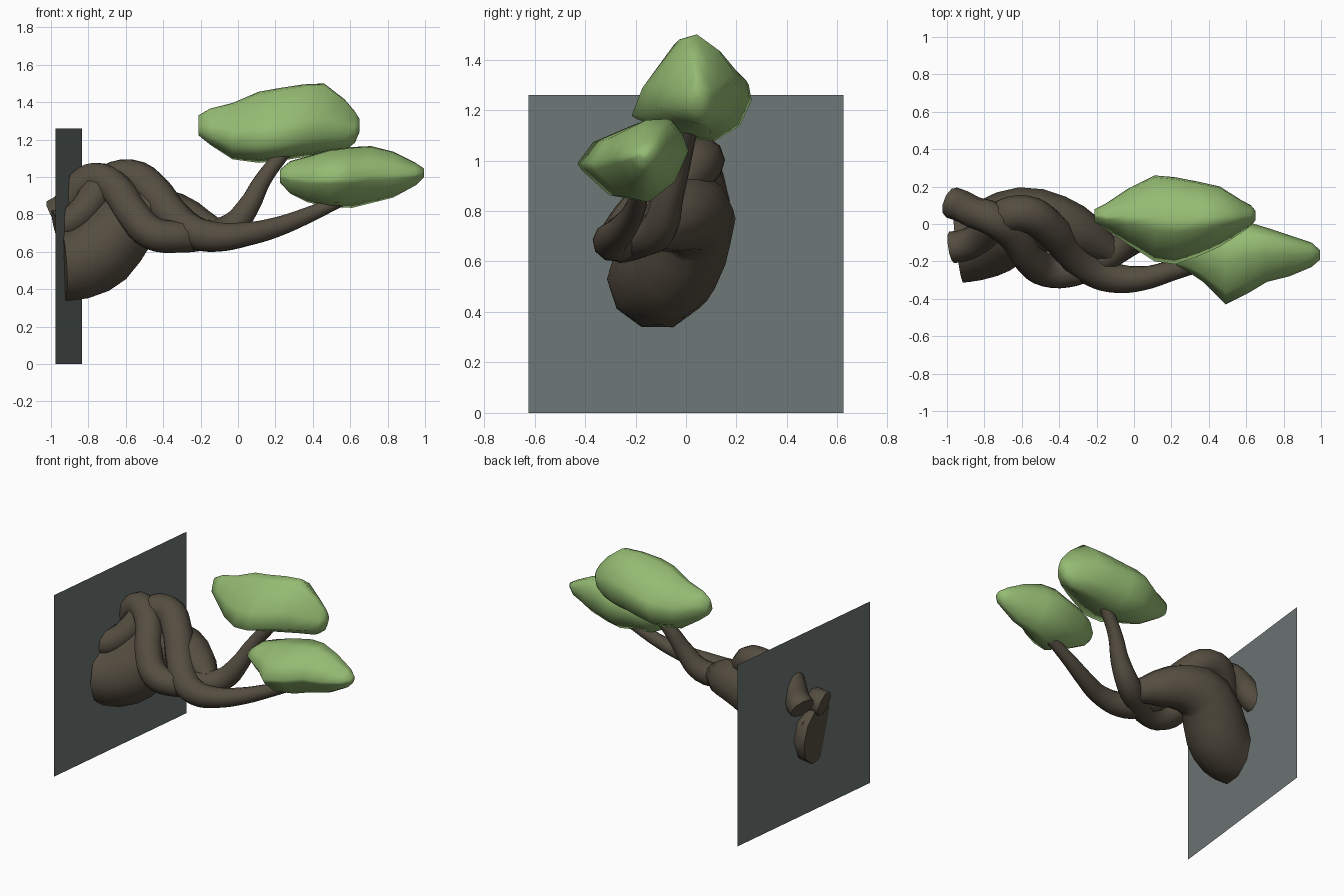
import bpy, bmesh


def material(name, rgb):
    m = bpy.data.materials.new(name)
    m.diffuse_color = (*rgb, 1)
    return m


BARK = material("bark", (0.09, 0.075, 0.052))
LEAF = material("leaf", (0.30, 0.50, 0.17))
STONE = material("stone", (0.155, 0.185, 0.18))


def add_mesh(name, bm, mat, smooth=True):
    bmesh.ops.recalc_face_normals(bm, faces=bm.faces[:])
    me = bpy.data.meshes.new(name)
    bm.to_mesh(me)
    bm.free()
    for p in me.polygons:
        p.use_smooth = smooth
    me.materials.append(mat)
    ob = bpy.data.objects.new(name, me)
    bpy.context.collection.objects.link(ob)
    return ob


def limb(name, points, sides_res, steps):
    """Smooth tapered tube through (x, y, z, radius) points, as a mesh."""
    cu = bpy.data.curves.new(name, 'CURVE')
    cu.dimensions = '3D'
    cu.bevel_depth = 1.0
    cu.bevel_resolution = sides_res
    cu.resolution_u = steps
    cu.use_fill_caps = True
    sp = cu.splines.new('BEZIER')
    sp.radius_interpolation = 'CARDINAL'
    sp.bezier_points.add(len(points) - 1)
    for bp, (x, y, z, r) in zip(sp.bezier_points, points):
        bp.co = (x, y, z)
        bp.radius = r
        bp.handle_left_type = bp.handle_right_type = 'AUTO'
    cu.materials.append(BARK)
    ob = bpy.data.objects.new(name, cu)
    bpy.context.collection.objects.link(ob)
    bpy.ops.object.select_all(action='DESELECT')
    ob.select_set(True)
    bpy.context.view_layer.objects.active = ob
    bpy.ops.object.convert(target='MESH')
    bpy.ops.object.shade_smooth_by_angle(angle=0.8)


def foliage(name, section, stations):
    """Loft a unit section (-1..1 in y and z) through (x, y0, y1, z0, z1) boxes."""
    bm = bmesh.new()
    rings = []
    for x, y0, y1, z0, z1 in stations:
        rings.append([bm.verts.new((x, (y0 + y1) / 2 + u * (y1 - y0) / 2,
                                    (z0 + z1) / 2 + v * (z1 - z0) / 2))
                      for u, v in section])
    n = len(section)
    for a, b in zip(rings, rings[1:]):
        for i in range(n):
            j = (i + 1) % n
            bm.faces.new((a[i], a[j], b[j], b[i]))
    bm.faces.new(rings[0])
    bm.faces.new(rings[-1])
    add_mesh(name, bm, LEAF)


# wall panel: one slightly turned upright quad
bm = bmesh.new()
bm.faces.new([bm.verts.new(c) for c in ((-0.975, -0.625, 0), (-0.835, 0.625, 0),
                                        (-0.835, 0.625, 1.26), (-0.975, -0.625, 1.26))])
add_mesh("wall_panel", bm, STONE, False)

# thick main trunk coming out of the wall
limb("main_trunk", [
    (-0.94, -0.115, 0.53, 0.2), (-0.86, -0.105, 0.535, 0.2), (-0.74, -0.06, 0.60, 0.205),
    (-0.58, 0.015, 0.76, 0.185), (-0.41, 0.0, 0.785, 0.155), (-0.25, -0.07, 0.75, 0.12),
    (-0.12, -0.15, 0.71, 0.07)], 3, 2)

# twisting stem that ends in the upper branch
limb("upper_stem", [
    (-0.975, 0.115, 0.80, 0.085), (-0.92, 0.095, 0.835, 0.085), (-0.85, 0.06, 0.94, 0.085),
    (-0.76, 0.03, 0.99, 0.09), (-0.65, -0.05, 0.93, 0.09), (-0.56, -0.18, 0.80, 0.09),
    (-0.46, -0.25, 0.70, 0.09), (-0.32, -0.25, 0.68, 0.085), (-0.18, -0.19, 0.69, 0.08),
    (-0.04, -0.11, 0.73, 0.075), (0.06, -0.07, 0.85, 0.06), (0.13, -0.03, 0.98, 0.047),
    (0.25, 0.01, 1.14, 0.04)], 3, 4)

# twisting stem that ends in the lower branch
limb("lower_stem", [
    (-0.975, -0.125, 0.74, 0.085), (-0.91, -0.115, 0.755, 0.085), (-0.82, -0.07, 0.82, 0.085),
    (-0.71, 0.03, 0.96, 0.095), (-0.58, 0.055, 1.00, 0.098), (-0.46, -0.015, 0.925, 0.098),
    (-0.36, -0.12, 0.80, 0.095), (-0.25, -0.225, 0.71, 0.092), (-0.12, -0.285, 0.68, 0.082),
    (0.05, -0.29, 0.695, 0.065), (0.20, -0.25, 0.73, 0.055), (0.36, -0.21, 0.79, 0.045),
    (0.56, -0.18, 0.88, 0.035)], 3, 4)

# foliage pads
foliage("upper_foliage", [
    (-1, -0.50), (-0.82, 0.05), (-0.28, 0.92), (0.02, 1), (0.55, 0.68), (0.95, 0.2),
    (1, -0.12), (0.8, -0.65), (0.35, -0.97), (-0.2, -0.88)], [
    (-0.21, 0.01, 0.08, 1.22, 1.33), (-0.15, -0.03, 0.11, 1.17, 1.365),
    (-0.03, -0.11, 0.19, 1.09, 1.395), (0.11, -0.20, 0.26, 1.07, 1.455),
    (0.22, -0.215, 0.25, 1.08, 1.475), (0.35, -0.17, 0.225, 1.10, 1.495),
    (0.46, -0.12, 0.20, 1.115, 1.50), (0.57, -0.05, 0.13, 1.135, 1.415),
    (0.625, -0.01, 0.10, 1.18, 1.35), (0.65, 0.02, 0.07, 1.24, 1.31)])
foliage("lower_foliage", [
    (-1, -0.02), (-0.7, 0.53), (0.05, 0.97), (0.65, 1), (0.88, 0.65), (1, 0.25),
    (0.72, -0.5), (0.17, -1), (-0.4, -0.85), (-0.92, -0.2)], [
    (0.225, -0.22, -0.14, 0.97, 1.04), (0.28, -0.25, -0.09, 0.91, 1.085),
    (0.37, -0.31, -0.04, 0.865, 1.11), (0.49, -0.43, -0.01, 0.84, 1.145),
    (0.61, -0.37, 0.01, 0.835, 1.16), (0.71, -0.31, -0.02, 0.86, 1.165),
    (0.83, -0.28, -0.06, 0.89, 1.135), (0.95, -0.23, -0.10, 0.955, 1.075),
    (0.995, -0.19, -0.14, 1.0, 1.045)])
